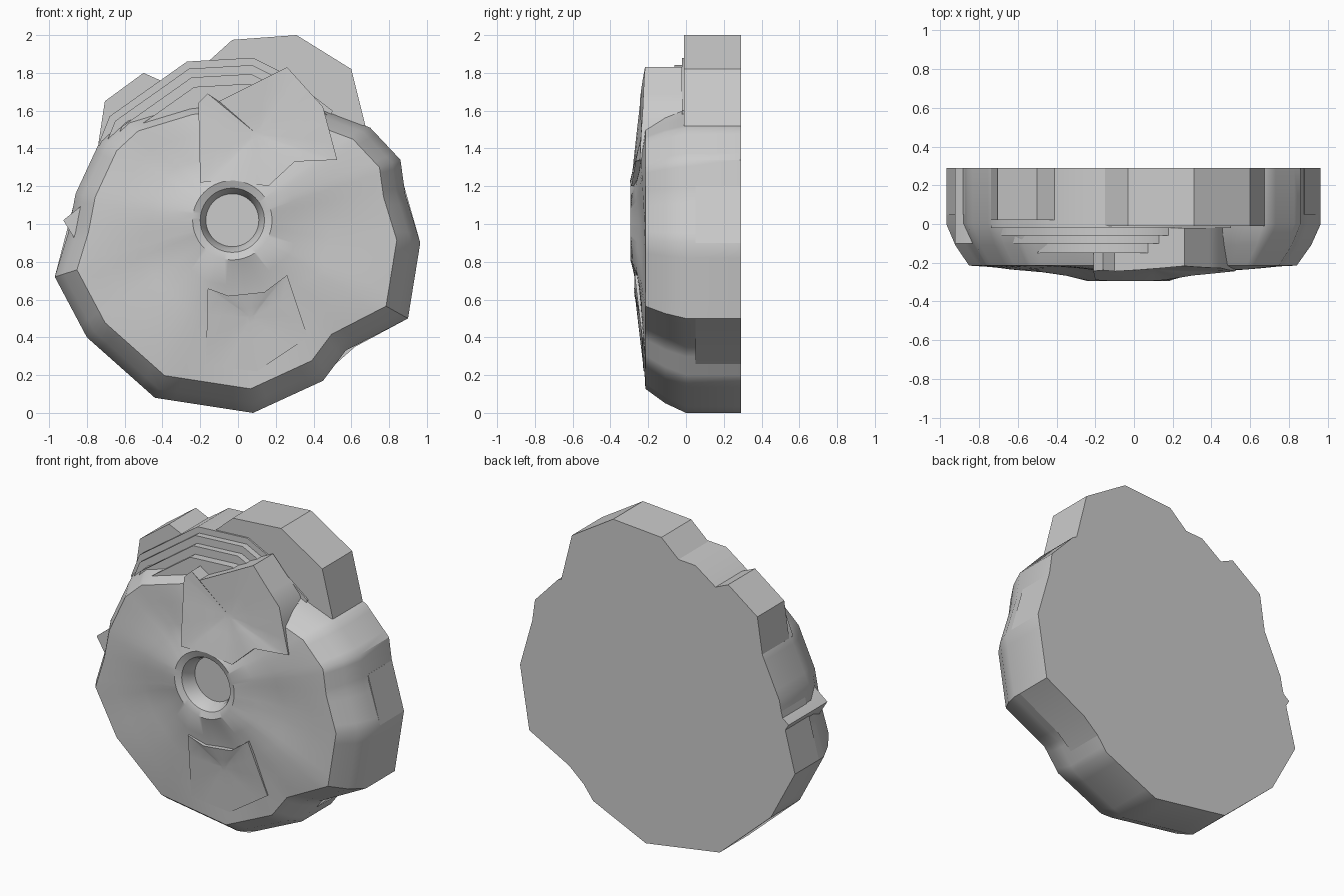
import bpy, bmesh, math

if "Cube" in bpy.data.objects:
    bpy.data.objects.remove(bpy.data.objects["Cube"])

CX, CZ = -0.03, 1.02      # centre of the flower
BACK = 0.29


def finish(name, bm, angle=35):
    bmesh.ops.recalc_face_normals(bm, faces=bm.faces)
    me = bpy.data.meshes.new(name)
    bm.to_mesh(me)
    bm.free()
    ob = bpy.data.objects.new(name, me)
    bpy.context.collection.objects.link(ob)
    bpy.ops.object.select_all(action='DESELECT')
    ob.select_set(True)
    bpy.context.view_layer.objects.active = ob
    bpy.ops.object.shade_smooth_by_angle(angle=math.radians(angle))
    return ob


def densify(pts, n):
    out = []
    for (ax, az), (bx, bz) in zip(pts, pts[1:] + pts[:1]):
        out += [(ax + (bx - ax) * i / n, az + (bz - az) * i / n) for i in range(n)]
    return out


def loft(name, rings):
    bm = bmesh.new()
    loops = [[bm.verts.new(p) for p in r] for r in rings]
    for a, b in zip(loops, loops[1:]):
        for i in range(len(a)):
            j = (i + 1) % len(a)
            bm.faces.new((a[i], a[j], b[j], b[i]))
    bm.faces.new(loops[0])
    bm.faces.new(loops[-1])
    return finish(name, bm)


def slab(name, pts, front, back=BACK):
    return loft(name, [[(x, back, z) for x, z in pts], [(x, front, z) for x, z in pts]])


def cone_y(x, z):
    # front surface slopes back away from the central rim
    d = math.hypot(x - CX, z - CZ)
    return min(-0.215, -0.297 + 0.08 * max(0, d - 0.2) / 0.66)


def petal(name, pts, back, lift=0.0):
    pts = densify(pts, 3)
    mx = sum(p[0] for p in pts) / len(pts)
    mz = sum(p[1] for p in pts) / len(pts)
    rings = [[(x, back, z) for x, z in pts]]
    for s in (1, 0.7, 0.4, 0.1):
        ring = []
        for x, z in pts:
            px, pz = mx + (x - mx) * s, mz + (z - mz) * s
            ring.append((px, cone_y(px, pz) + lift * (1 - s), pz))
        rings.append(ring)
    return loft(name, rings)


# main blossom: bowl of petals around a cupped centre
outline = [(-0.27, 1.66), (0.1, 1.7), (0.42, 1.62), (0.54, 1.57), (0.7, 1.51), (0.86, 1.34),
           (0.885, 1.16), (0.965, 0.9), (0.9, 0.5), (0.57, 0.33), (0.45, 0.17), (0.08, 0.0),
           (-0.44, 0.08), (-0.8, 0.4), (-0.97, 0.72), (-0.9, 0.95), (-0.86, 1.16),
           (-0.73, 1.44), (-0.6, 1.56)]
dense = densify(outline, 5)


def body_ring(y, s, round_r=None, mix=0.0, wave=0.0):
    ring = []
    for x, z in dense:
        a = math.atan2(z - CZ, x - CX)
        px, pz = CX + (x - CX) * s, CZ + (z - CZ) * s
        if round_r:
            px += (CX + round_r * math.cos(a) - px) * mix
            pz += (CZ + round_r * math.sin(a) - pz) * mix
        ring.append((px, y + wave * (0.5 + 0.5 * math.cos(5 * a + 0.6)), pz))
    return ring


loft("main_blossom", [
    body_ring(BACK, 1), body_ring(0.0, 1), body_ring(-0.11, 0.95), body_ring(-0.215, 0.875),
    body_ring(-0.235, 0.72, wave=0.015), body_ring(-0.25, 0.52, wave=0.025),
    body_ring(-0.268, 0.36, 0.33, 0.5, 0.02), body_ring(-0.295, 0.2, 0.21, 1),
    body_ring(-0.28, 0.2, 0.17, 1), body_ring(-0.24, 0.2, 0.15, 1),
    body_ring(-0.19, 0.2, 0.14, 1)])

# stepped petals at the upper left
step = [(-0.74, 1.42), (-0.68, 1.57), (-0.27, 1.86), (0.08, 1.88), (0.24, 1.8), (0.5, 1.6), (0.45, 1.3), (-0.5, 1.2)]
for i, (s, y) in enumerate(((1, -0.02), (0.955, -0.06), (0.9, -0.1), (0.84, -0.15))):
    slab("stepped_petal_%d" % (i + 1), [(CX + (x - CX) * s, CZ + (z - CZ) * s) for x, z in step], y)

# rear petals behind the blossom
slab("rear_top_petal", [(-0.18, 1.84), (-0.03, 1.975), (0.31, 2.0), (0.6, 1.82), (0.675, 1.52), (0.5, 1.53), (0.1, 1.55)], -0.01)
slab("rear_left_petal", [(-0.74, 1.42), (-0.705, 1.65), (-0.5, 1.8), (-0.41, 1.76), (-0.35, 1.5)], 0.02)
slab("rear_right_petal", [(0.88, 1.2), (0.965, 0.9), (0.8, 0.8), (0.75, 1.2)], 0.05)
slab("rear_left_side_petal", [(-0.97, 0.72), (-0.85, 1.18), (-0.7, 1.1), (-0.75, 0.75)], 0.05)
slab("rear_low_petal", [(0.9, 0.5), (0.62, 0.35), (0.45, 0.2), (0.4, 0.5)], 0.05)

# front petals
petal("upper_right_petal", [(-0.21, 1.64), (-0.16, 1.69), (-0.1, 1.65), (0.26, 1.83), (0.45, 1.62), (0.525, 1.34),
                            (0.3, 1.33), (0.16, 1.2), (-0.02, 1.23), (-0.2, 1.22)], -0.02, 0.03)
petal("lower_petal", [(-0.16, 0.66), (-0.05, 0.62), (0.14, 0.64), (0.26, 0.73), (0.37, 0.4),
                      (0.1, 0.22), (-0.17, 0.25)], -0.1, 0.015)
slab("left_small_petal", [(-0.925, 1.02), (-0.8, 1.12), (-0.64, 1.17), (-0.58, 1.08), (-0.55, 0.98),
                          (-0.75, 0.85), (-0.87, 0.93)], -0.1)
